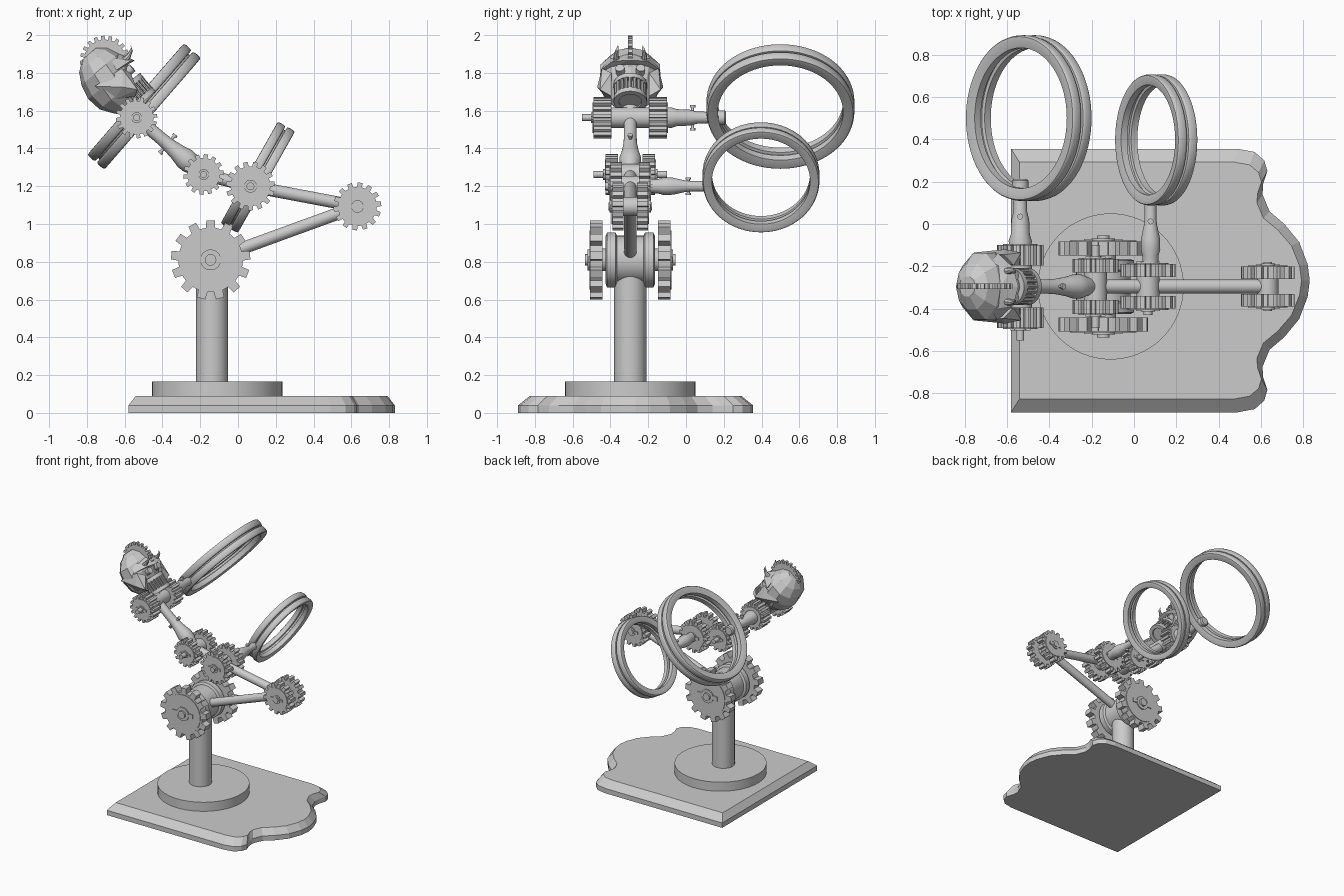
import bpy, bmesh, math
from mathutils import Vector

if "Cube" in bpy.data.objects:
    bpy.data.objects.remove(bpy.data.objects["Cube"])

YC = -0.295            # centre plane of the arm
SMOOTH = []


def finish(name, bm, smooth=False):
    bmesh.ops.recalc_face_normals(bm, faces=bm.faces[:])
    me = bpy.data.meshes.new(name)
    bm.to_mesh(me)
    bm.free()
    ob = bpy.data.objects.new(name, me)
    bpy.context.collection.objects.link(ob)
    if smooth:
        SMOOTH.append(ob)
    return ob


def loft(name, loops, smooth=False, closed=False):
    """Skin a list of equal-length point loops; cap the ends unless closed."""
    bm = bmesh.new()
    vs = [[bm.verts.new(p) for p in lp] for lp in loops]
    n = len(vs[0])
    for a, b in zip(vs, vs[1:] + ([vs[0]] if closed else [])):
        for i in range(n):
            j = (i + 1) % n
            bm.faces.new((a[i], a[j], b[j], b[i]))
    if not closed:
        bm.faces.new(vs[0])
        bm.faces.new(vs[-1])
    return finish(name, bm, smooth)


def lathe(name, profile, origin, axis, seg=32, closed=False):
    """Revolve (radius, distance) pairs round an axis."""
    q = Vector(axis).to_track_quat('Z', 'Y')
    o = Vector(origin)
    ang = [2 * math.pi * i / seg for i in range(seg)]
    loops = [[o + q @ Vector((r * math.cos(a), r * math.sin(a), t)) for a in ang]
             for r, t in profile]
    return loft(name, loops, True, closed)


def rod(name, a, b, r, seg=24):
    a, b = Vector(a), Vector(b)
    return lathe(name, [(r, 0), (r, (b - a).length)], a, b - a, seg)


def hull(name, pts):
    bm = bmesh.new()
    for p in pts:
        bm.verts.new(p)
    bmesh.ops.convex_hull(bm, input=bm.verts[:])
    return finish(name, bm)


def box(name, c, h):
    return hull(name, [(c[0] + i * h[0], c[1] + j * h[1], c[2] + k * h[2])
                       for i in (-1, 1) for j in (-1, 1) for k in (-1, 1)])


def gear(name, x, z, y0, y1, R, n, root=0.81):
    loop = []
    for i in range(n):
        for f, r in ((-.3, root), (-.22, 1), (.22, 1), (.3, root), (.5, root)):
            a = 2 * math.pi * (i + f + .25) / n
            loop.append((x + R * r * math.cos(a), z + R * r * math.sin(a)))
    return loft(name, [[(px, y, pz) for px, pz in loop] for y in (y0, y1)])


def joint(name, x, z, R, n, near, far, barrel, hub):
    """Mirrored pair of gears with face discs, hubs and keys on a barrel."""
    rod(name + "_barrel", (x, YC - near, z), (x, YC + near, z), barrel)
    rod(name + "_shaft", (x, YC - hub, z), (x, YC + hub, z), R * .12 + .005, 20)
    for s, side in ((-1, "front"), (1, "back")):
        nm = f"{name}_{side}"
        gear(nm + "_gear", x, z, YC + s * near, YC + s * far, R, n)
        for part, r, d in (("_disc", R * .74, .005), ("_hub", R * .26, .014)):
            rod(nm + part, (x, YC + s * (far - .01), z), (x, YC + s * (far + d), z), r, 32)
        box(nm + "_key", (x, YC + s * (far + .004), z), (R * .43, .008, R * .08))


# stepped base plate with ornamental right edge
half = [(.49, .355), (.57, .34), (.615, .30), (.63, .25), (.61, .19), (.607, .14),
        (.64, .06), (.71, 0), (.78, -.085), (.82, -.19)]
cy = -.267
edge = [(-.58, .355)] + half + [(.83, cy)]
edge += [(x, 2 * cy - y) for x, y in reversed(half)] + [(-.58, 2 * cy - .355)]
loft("base_plate", [[(.125 + (x - .125) * sx, cy + (y - cy) * sy, z) for x, y in edge]
                    for sx, sy, z in ((1, 1, 0), (1, 1, .04), (.945, .9, .09))])
lathe("base_disc", [(.345, .085), (.345, .165)], (-.11, YC, 0), (0, 0, 1), 64)
rod("post", (-.137, YC, .16), (-.137, YC, .76), .085, 40)

# shoulder spool and every geared joint
A, E, B, C, D = (-.145, .81), (.632, 1.093), (.066, 1.20), (-.182, 1.262), (-.537, 1.563)
lathe("shoulder_spool", [(.128, -.13), (.146, -.122), (.146, -.078), (.128, -.07),
                         (.128, .07), (.146, .078), (.146, .122), (.128, .13)],
      (A[0], YC, A[1]), (0, 1, 0), 48)
joint("shoulder", *A, .211, 13, .147, .212, .06, .24)
joint("elbow", *E, .127, 14, .035, .095, .05, .115)
joint("middle", *B, .130, 15, .045, .105, .055, .135)
joint("wrist", *C, .108, 14, .065, .13, .055, .195)
joint("neck", *D, .110, 16, .10, .195, .055, .255)


# arms between the joints
def P(p):
    return Vector((p[0], YC, p[1]))


rod("lower_arm", P(A), P(E), .033)
rod("upper_arm", P(E), P(B), .033)
rod("short_link", P(B), P(C), .033)
d3 = (P(D) - P(C)).normalized()
lathe("fore_arm", [(.035, 0), (.045, .06), (.056, .09), (.058, .13), (.046, .18),
                   (.036, .25), (.034, .30), (.034, .46)], P(C), d3)


def pin(name, c, d, h):
    c, d = Vector(c), Vector(d).normalized()
    rod(name, c - d * h, c + d * h, .008, 12)
    for s in (-1, 1):
        rod(name + "_head", c + d * s * (h - .012), c + d * s * h, .014, 12)


pin("fore_arm_pin", P(C) + d3 * .25, (d3.z, 0, -d3.x), .065)

# ring holders reaching back from two joints
lathe("small_ring_holder", [(.036, -.20), (.038, -.15), (.046, -.12), (.045, -.07),
                            (.032, -.01), (.028, .02), (.028, .10)],
      (B[0] + .012, 0, B[1]), (0, 1, 0))
lathe("large_ring_holder", [(.05, -.12), (.055, -.08), (.045, -.05), (.042, .02), (.032, .06),
                            (.03, .165), (.038, .17), (.038, .205), (.03, .212)],
      (D[0], 0, D[1]), (0, 1, 0))
pin("small_holder_pin", (B[0] + .012, .012, B[1]), (0, 0, 1), .047)
pin("large_holder_pin", (D[0], .035, D[1]), (0, 0, 1), .067)


# tilted double-beaded rings
def hoop(name, c, axis, R, w, t):
    def bead(o):
        return [(R - t * .12 + t * .12 * math.sin(a) if math.sin(a) > 0 else R - t * .12,
                 o - w * .22 * math.cos(a)) for a in [math.pi * i / 6 for i in range(7)]]
    prof = [(R - t, -w * .42), (R - t * .4, -w / 2)]
    prof += bead(-w * .27) + [(R - t * .45, -w * .04), (R - t * .45, w * .04)] + bead(w * .27)
    prof += [(R - t * .4, w / 2), (R - t, w * .42), (R - t, w * .1),
             (R - t * .75, w * .06), (R - t * .75, -w * .06), (R - t, -w * .1)]
    lathe(name, prof, c, axis, 72, True)


hoop("small_ring", (.105, .397, 1.247), (.87, 0, -.49), .31, .105, .05)
hoop("large_ring", (-.497, .50, 1.622), (.755, 0, -.655), .392, .12, .06)


# faceted helmet head; f = forward, s = sideways, u = up along the neck
def H(f, s, u):
    return Vector((D[0] + .76 * f - .65 * u, YC + s, D[1] + .65 * f + .76 * u))


rings = [(.05, .01, .05, .06), (.10, .0, .08, .09), (.16, -.005, .115, .14),
         (.24, .01, .14, .168), (.32, .02, .13, .165), (.38, .025, .10, .115), (.42, .03, .05, .05)]
loft("helmet", [[H(c + hf * math.cos(i * math.pi / 5), hy * math.sin(i * math.pi / 5), u)
                 for i in range(10)] for u, c, hf, hy in rings])
rod("neck_stub", P(D), H(0, 0, .12), .05)
hull("helmet_brow", [H(.19, 0, .235), H(.17, .09, .25), H(.17, -.09, .25), H(.08, .16, .26),
                     H(.08, -.16, .26), H(.15, 0, .32), H(.10, .11, .33), H(.10, -.11, .33)])
for s in (-1, 1):
    hull("helmet_cheek", [H(.11, s * .15, .25), H(-.06, s * .16, .27), H(.13, s * .10, .20),
                          H(.10, s * .16, .11), H(.05, s * .175, .17), H(.07, s * .10, .09),
                          H(-.03, s * .12, .15)])
    # small curved horns on the brow
    path = [(.13, .07, .27, .02), (.18, .075, .275, .014), (.215, .07, .29, .008), (.225, .065, .31, .001)]
    loft("brow_horn", [[H(f, s * y + r * math.cos(i * math.pi / 4), u + r * math.sin(i * math.pi / 4))
                        for i in range(8)] for f, y, u, r in path], True)
    rod("eye", H(.10, s * .05, .215), H(.155, s * .055, .215), .024, 16)

# jaw grille: two hoops joined by bars
up = H(0, 0, 1) - H(0, 0, 0)
for k, u in enumerate((.055, .155)):
    lathe(f"jaw_hoop_{k + 1}", [(.088, -.014), (.088, .014), (.06, .014), (.06, -.014)],
          H(.08, 0, u), up, 32, True)
for i in range(13):
    a = math.radians(-108 + 18 * i)
    f, y = .08 + .078 * math.cos(a), .078 * math.sin(a)
    rod("jaw_bar", H(f, y, .055), H(f, y, .155), .009, 8)
rod("jaw_core", H(.075, 0, .05), H(.075, 0, .17), .062)

# toothed crest
gear("head_crest", -.705, 1.865, YC - .013, YC + .013, .132, 20, .84)

# smooth shading with sharp edges kept
bpy.ops.object.select_all(action='DESELECT')
for ob in SMOOTH:
    ob.select_set(True)
bpy.context.view_layer.objects.active = SMOOTH[0]
bpy.ops.object.shade_smooth_by_angle(angle=math.radians(35))
